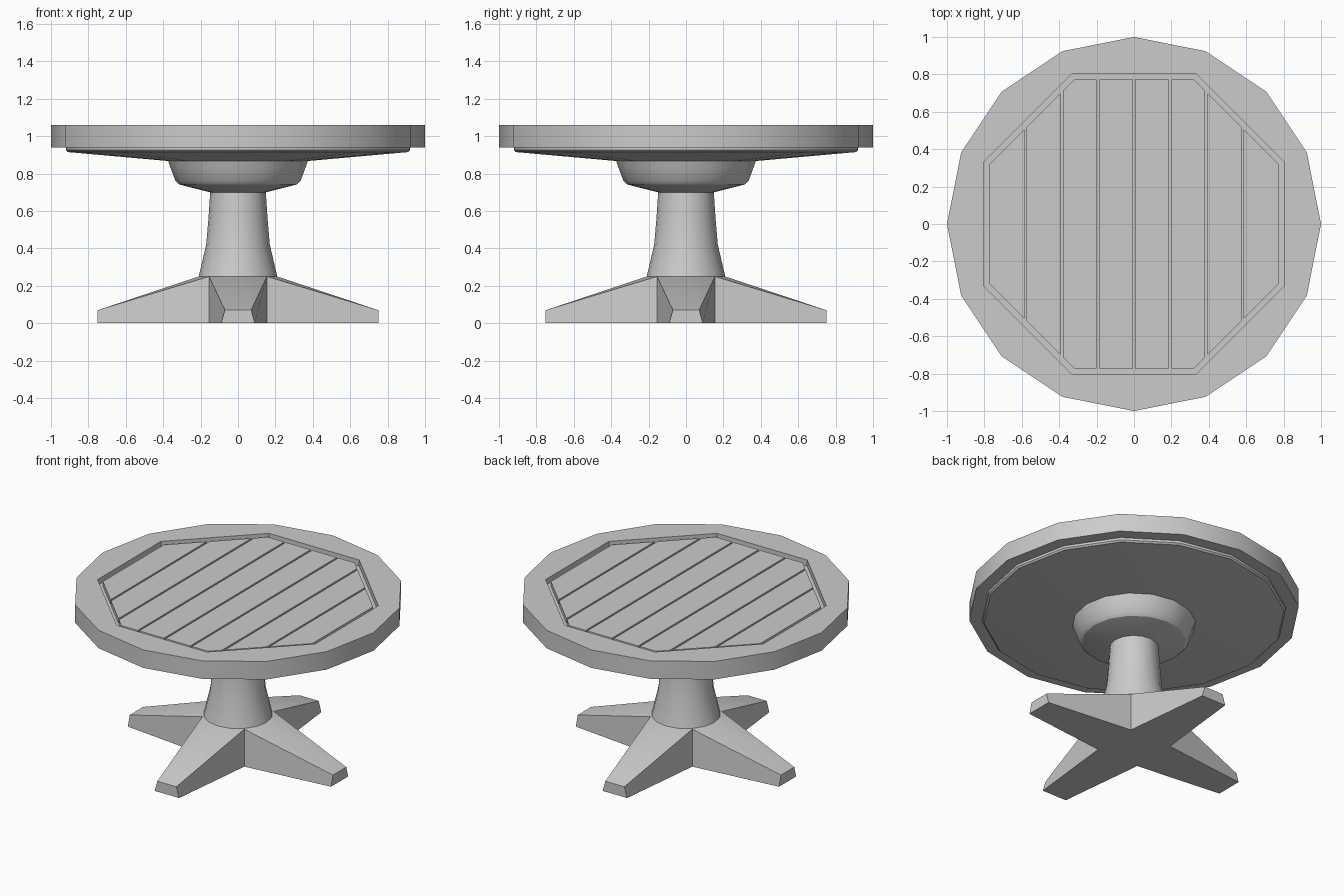
import bpy
from math import sin, cos, radians, sqrt

if "Cube" in bpy.data.objects:
    bpy.data.objects.remove(bpy.data.objects["Cube"])


def make(name, verts, faces, smooth=None):
    me = bpy.data.meshes.new(name)
    me.from_pydata(verts, [], faces)
    ob = bpy.data.objects.new(name, me)
    bpy.context.collection.objects.link(ob)
    bpy.ops.object.select_all(action='DESELECT')
    ob.select_set(True)
    bpy.context.view_layer.objects.active = ob
    bpy.ops.object.mode_set(mode='EDIT')
    bpy.ops.mesh.select_all(action='SELECT')
    bpy.ops.mesh.normals_make_consistent(inside=False)
    bpy.ops.object.mode_set(mode='OBJECT')
    if smooth:
        bpy.ops.object.shade_smooth_by_angle(angle=radians(smooth))
    return ob


def ring(r, z, n, start=0.0):
    return [(r * cos(radians(start + 360 * i / n)),
             r * sin(radians(start + 360 * i / n)), z) for i in range(n)]


def walls(a, b, n):
    return [(a + i, a + (i + 1) % n, b + (i + 1) % n, b + i) for i in range(n)]


def lathe(name, profile, n=16, smooth=30):
    verts, faces = [], []
    for k, (r, z) in enumerate(profile):
        verts += ring(r, z, n)
        if k:
            faces += walls((k - 1) * n, k * n, n)
    faces += [tuple(range(n)), tuple(range(len(verts) - n, len(verts)))]
    return make(name, verts, faces, smooth)


# Tabletop rim: 16-sided disc with an octagonal recess
TOP, BOTTOM, FLOOR = 1.06, 0.94, 1.02
N, OCT = 16, 0.803 / cos(radians(22.5))
verts = (ring(1, BOTTOM, N) + ring(1, TOP, N)
         + ring(OCT, TOP, 8, 22.5) + ring(OCT, FLOOR, 8, 22.5))
faces = [tuple(range(N))] + walls(0, N, N) + walls(32, 40, 8) + [tuple(range(40, 48))]
for k in range(8):
    faces.append((16 + (2 * k - 1) % 16, 16 + 2 * k, 16 + 2 * k + 1,
                  32 + k, 32 + (k - 1) % 8))
make("tabletop", verts, faces, 30)

# Planks clipped to a slightly smaller octagon
H = 0.773
CORNER = H * (sqrt(2) - 1)
LEVEL, GAP = 1.05, 0.006
seams = [-H - GAP, -0.58, -0.386, -0.194, 0, 0.194, 0.386, 0.58, H + GAP]
for i, (a, b) in enumerate(zip(seams, seams[1:])):
    a, b = a + GAP, b - GAP
    xs = [a] + [c for c in (-CORNER, CORNER) if a < c < b] + [b]
    ys = [min(H, H + CORNER - abs(x)) for x in xs]
    outline = list(zip(xs, ys)) + [(x, -y) for x, y in reversed(list(zip(xs, ys)))]
    m = len(outline)
    make(f"plank_{i + 1}",
         [(x, y, FLOOR - 0.005) for x, y in outline] + [(x, y, LEVEL) for x, y in outline],
         [tuple(range(m)), tuple(range(m, 2 * m))] + walls(0, m, m))

# Turned support below the top
lathe("under_plate", [(0.92, 0.945), (0.92, 0.925), (0.91, 0.915), (0.37, 0.867)])
lathe("collar", [(0.375, 0.872), (0.36, 0.83), (0.335, 0.762), (0.315, 0.742), (0.15, 0.70)])
lathe("column", [(0.148, 0.71), (0.158, 0.56), (0.17, 0.42), (0.21, 0.25)])

# Four-pointed foot: each quarter adds a corner, two tip points and a top midpoint
verts, faces = [], []
C, TIP = 0.155, 0.75
for q in range(4):
    c, s = [(1, 0), (0, 1), (-1, 0), (0, -1)][q]
    for x, y, z in [(C, -C, 0), (TIP, -0.09, 0), (TIP, 0.09, 0),
                    (C, -C, 0.25), (TIP, -0.07, 0.07), (TIP, 0.07, 0.07), (0.21, 0, 0.25)]:
        verts.append((x * c - y * s, x * s + y * c, z))
for q in range(4):
    o, p = q * 7, (q + 1) % 4 * 7
    faces += [(o, o + 1, o + 4, o + 3), (o + 1, o + 2, o + 5, o + 4),
              (o + 2, p, p + 3, o + 5),
              (o + 3, o + 4, o + 6), (o + 4, o + 5, o + 6), (o + 5, p + 3, o + 6)]
faces.append(tuple(v for q in range(4) for v in (q * 7, q * 7 + 1, q * 7 + 2)))
faces.append(tuple(v for q in range(4) for v in (q * 7 + 3, q * 7 + 6)))
make("foot", verts, faces, 25)
